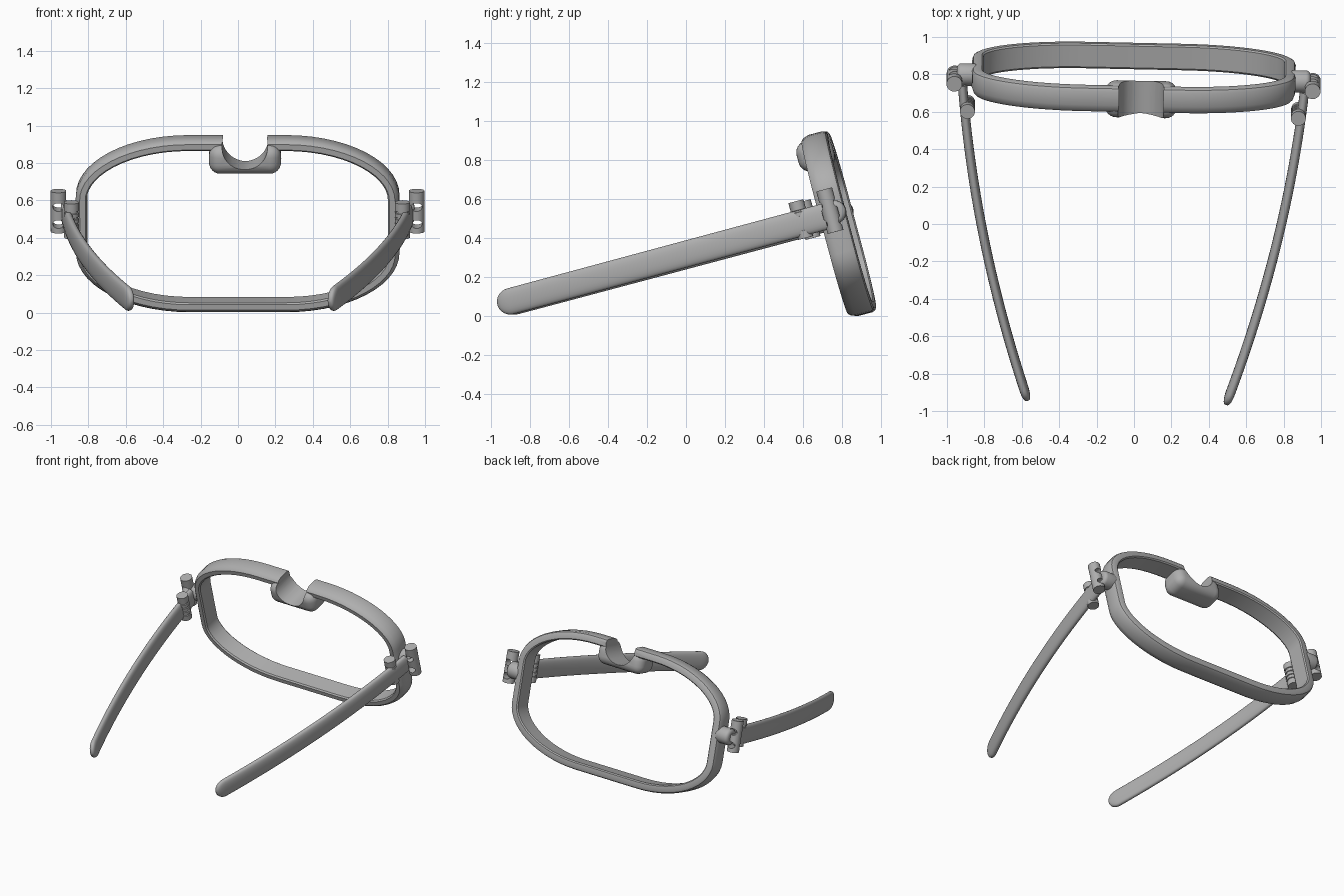
import bpy, bmesh, math
from mathutils import Matrix, Vector

if "Cube" in bpy.data.objects:
    bpy.data.objects.remove(bpy.data.objects["Cube"])

grey = bpy.data.materials.new("grey_plastic")
grey.diffuse_color = (0.43, 0.43, 0.43, 1)
grey.use_nodes = True
grey.node_tree.nodes["Principled BSDF"].inputs["Base Color"].default_value = grey.diffuse_color

# Whole pair leans back 15 degrees and is turned very slightly
PLACE = (Matrix.Rotation(math.radians(-1.2), 4, 'Z')
         @ Matrix.Rotation(math.radians(15), 4, 'X')
         @ Matrix.Translation((-0.018, 0, 0)))


def finish(name, bm, cutters=(), angle=35):
    """Make an object, cut it, place it and shade it."""
    bmesh.ops.recalc_face_normals(bm, faces=bm.faces)
    me = bpy.data.meshes.new(name)
    bm.to_mesh(me)
    bm.free()
    ob = bpy.data.objects.new(name, me)
    bpy.context.collection.objects.link(ob)
    for c in cutters:
        mod = ob.modifiers.new("cut", 'BOOLEAN')
        mod.operation, mod.object, mod.solver = 'DIFFERENCE', c, 'EXACT'
    if cutters:
        bpy.context.view_layer.update()
        dg = bpy.context.evaluated_depsgraph_get()
        cut = bpy.data.meshes.new_from_object(ob.evaluated_get(dg))
        ob.modifiers.clear()
        ob.data = cut
    ob.data.materials.clear()
    ob.data.materials.append(grey)
    ob.data.transform(PLACE)
    bpy.ops.object.select_all(action='DESELECT')
    ob.select_set(True)
    bpy.context.view_layer.objects.active = ob
    bpy.ops.object.shade_smooth_by_angle(angle=math.radians(angle))
    return ob


def loft(rings, closed=False):
    """Skin a list of rings of points; join the ends or cap them."""
    bm = bmesh.new()
    vs = [[bm.verts.new(p) for p in r] for r in rings]
    n, m = len(vs), len(vs[0])
    for i in range(n if closed else n - 1):
        a, b = vs[i], vs[(i + 1) % n]
        for j in range(m):
            k = (j + 1) % m
            bm.faces.new((a[j], a[k], b[k], b[j]))
    if not closed:
        bm.faces.new(vs[0])
        bm.faces.new(vs[-1])
    return bm


def cylinder(centre, r, depth, axis='Z', squash=(1, 1, 1), seg=32):
    bm = bmesh.new()
    rot = {'Z': Matrix(), 'Y': Matrix.Rotation(math.pi / 2, 4, 'X'),
           'X': Matrix.Rotation(math.pi / 2, 4, 'Y')}[axis]
    bmesh.ops.create_cone(bm, cap_ends=True, segments=seg, radius1=r, radius2=r, depth=depth,
                          matrix=Matrix.Translation(centre) @ Matrix.Diagonal((*squash, 1)) @ rot)
    return bm


def cutter(bm):
    me = bpy.data.meshes.new("cutter")
    bmesh.ops.recalc_face_normals(bm, faces=bm.faces)
    bm.to_mesh(me)
    bm.free()
    ob = bpy.data.objects.new("cutter", me)
    bpy.context.collection.objects.link(ob)
    ob.hide_render = True
    return ob


# Lens rim: rounded outline with a bevelled section swept around it
def outline(steps=14, hw=0.865, hh=0.48, fx=0.26, fz=0.15, cz=0.255):
    rx, rz, pts = hw - fx, hh - fz, []
    for q, (sx, sz) in enumerate([(1, 1), (-1, 1), (-1, -1), (1, -1)]):
        for i in range(steps + 1):
            a = (q + i / steps) * math.pi / 2
            c, s = math.cos(a), math.sin(a)
            n = Vector((c / rx, 0, s / rz)).normalized()
            pts.append((Vector((sx * fx + rx * c, 0, cz + sz * fz + rz * s)), n))
    return pts


section = [(0.81, 0.022), (0.822, 0.010), (0.85, 0.0), (0.925, 0.0), (0.941, 0.007),
           (0.948, 0.02), (0.948, 0.052), (0.94, 0.06), (0.82, 0.06), (0.81, 0.052)]
rim = loft([[p - n * d + Vector((0, y, 0)) for y, d in section] for p, n in outline()], closed=True)
NOSE = 0.042
notch = cutter(cylinder((NOSE, 0.86, 0.707), 0.122, 0.6, 'Y', seg=48))
finish("lens_rim", rim, [notch])

# Nose bridge: rounded block under the top of the rim, with the same notch
bm = bmesh.new()
bmesh.ops.create_cube(bm, size=1, matrix=Matrix.Translation((NOSE, 0.86, 0.63))
                      @ Matrix.Diagonal((0.385, 0.19, 0.16, 1)))
bmesh.ops.bevel(bm, geom=bm.edges[:], offset=0.06, segments=6, profile=0.5, affect='EDGES')
finish("nose_bridge", bm, [notch])
helpers = [notch]

for s, side in ((-1, "left"), (1, "right")):
    # Outer hinge barrel with two holes through it
    hx, hy, hz = s * 0.958, 0.872, 0.328
    holes = [cutter(cylinder((hx, hy, hz + dz), 0.023, 0.3, 'Y', (1.3, 1, 1), 24))
             for dz in (0.032, -0.062)]
    helpers += holes
    finish(side + "_hinge_barrel", cylinder((hx, hy, hz), 0.042, 0.225), holes)

    # Rounded lug joining the rim to the hinge
    bm = cylinder((s * 0.888, 0.892, 0.315), 0.06, 0.115, 'X')
    caps = [e for e in bm.edges if abs(e.verts[0].co.x - e.verts[1].co.x) < 1e-4]
    bmesh.ops.bevel(bm, geom=caps, offset=0.025, segments=4, profile=0.5, affect='EDGES')
    finish(side + "_hinge_lug", bm)

    # Inner hinge post with grooves, turned from a stepped profile
    prof = [(0.225, 0.04)]
    for i in range(4):
        z = 0.265 + i * 0.032
        prof += [(z, 0.04), (z + 0.002, 0.034), (z + 0.010, 0.034), (z + 0.012, 0.04)]
    prof += [(0.42, 0.04)]
    post = loft([[(s * 0.885 + r * math.cos(a), 0.715 + r * math.sin(a), z)
                  for a in (k * math.tau / 24 for k in range(24))] for z, r in prof])
    finish(side + "_hinge_post", post)

    # Bowed temple arm with an oval section and a rounded tip
    rings = []
    L, y0, h, w = 1.747, 0.84, 0.068, 0.025
    ts = [i / 24 * 0.96 for i in range(25)] + [0.97, 0.98, 0.988, 0.994, 0.998, 1.0]
    for t in ts:
        tang = Vector((-(0.163 + 0.444 * t), -L, 0)).normalized()
        nrm = Vector((-tang.y, tang.x, 0))
        c = Vector((0.915 - 0.163 * t - 0.222 * t * t, y0 - L * t, 0.305))
        u = max(0, (t * L - (L - h)) / h)
        k = max(0.06, math.sqrt(max(0, 1 - u * u)))
        ring = []
        for j in range(24):
            a = j * math.tau / 24
            ca, sa = math.cos(a), math.sin(a)
            p = c + nrm * (w * k ** 0.6 * math.copysign(abs(ca) ** 0.75, ca))
            p.z += h * k * math.copysign(abs(sa) ** 0.9, sa)
            ring.append((p.x * s, p.y, p.z))
        rings.append(ring)
    finish(side + "_temple_arm", loft(rings), angle=45)

# Remove the helper cutters
for ob in helpers:
    bpy.data.objects.remove(ob)
